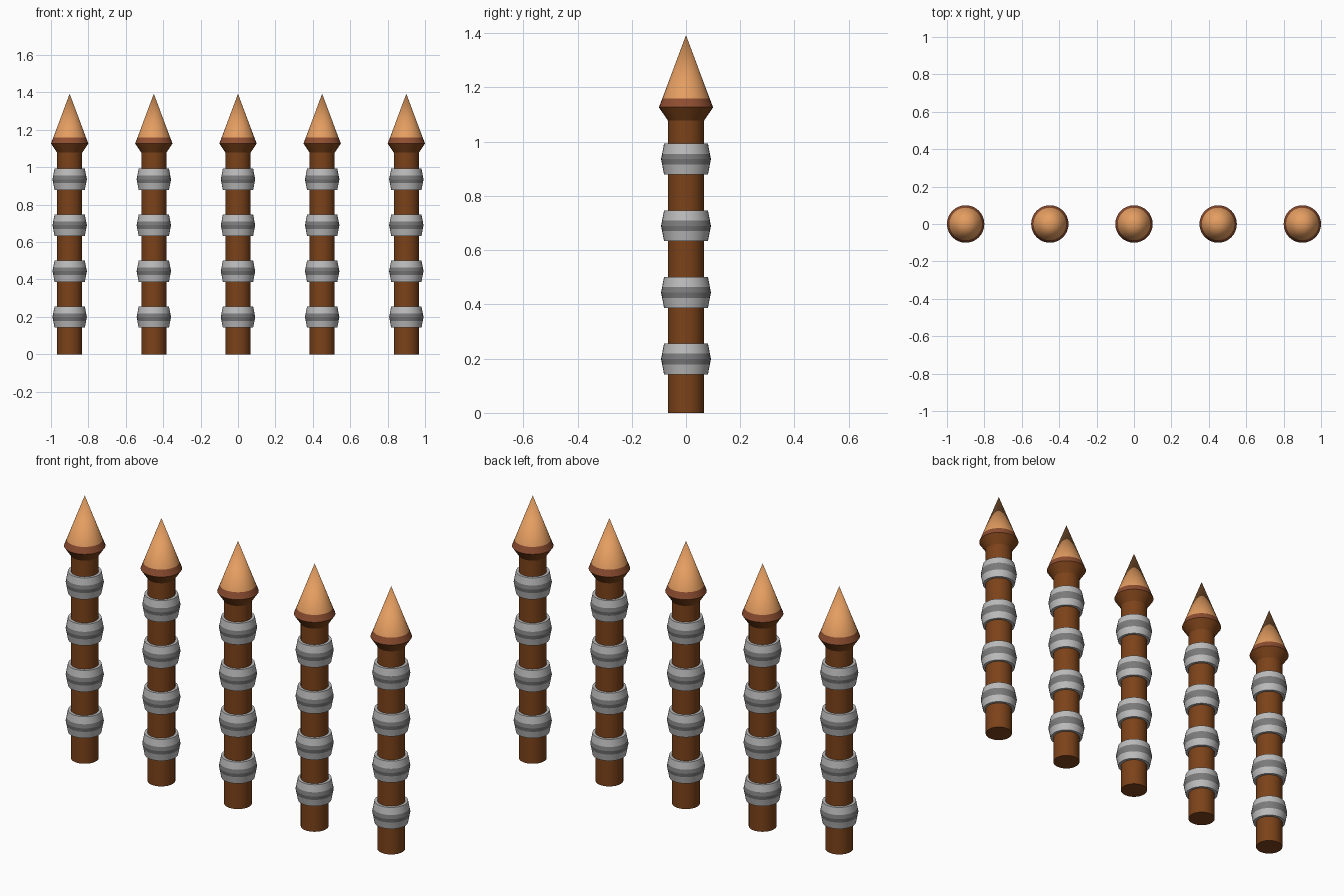
import bpy, bmesh, math

if "Cube" in bpy.data.objects:
    bpy.data.objects.remove(bpy.data.objects["Cube"])

SIDES = 32


def material(name, rgb):
    m = bpy.data.materials.new(name)
    m.diffuse_color = (*rgb, 1)
    m.use_nodes = True
    m.node_tree.nodes["Principled BSDF"].inputs["Base Color"].default_value = m.diffuse_color
    return m


wood = material("wood", (0.20, 0.055, 0.010))
brick = material("brick", (0.27, 0.075, 0.030))
tan = material("tan", (0.78, 0.34, 0.12))
light = material("light_grey", (0.50, 0.50, 0.50))
dark = material("dark_grey", (0.20, 0.20, 0.20))


def lathe(name, profile, mats, x):
    """Revolve (radius, z) points; mats gives one material per segment."""
    slots = list(dict.fromkeys(mats))
    bm = bmesh.new()
    rings = []
    for r, z in profile:
        n = 1 if r == 0 else SIDES
        rings.append([bm.verts.new((r * math.cos(2 * math.pi * i / SIDES),
                                    r * math.sin(2 * math.pi * i / SIDES), z))
                      for i in range(n)])
    for a, b, mat in zip(rings, rings[1:], mats):
        for i in range(SIDES):
            j = (i + 1) % SIDES
            quad = [a[i % len(a)], a[j % len(a)], b[j % len(b)], b[i % len(b)]]
            face = bm.faces.new(list(dict.fromkeys(quad)))
            face.material_index = slots.index(mat)
    bmesh.ops.recalc_face_normals(bm, faces=bm.faces[:])
    mesh = bpy.data.meshes.new(name)
    bm.to_mesh(mesh)
    bm.free()
    for m in slots:
        mesh.materials.append(m)
    ob = bpy.data.objects.new(name, mesh)
    ob.location.x = x
    bpy.context.collection.objects.link(ob)
    bpy.ops.object.select_all(action='DESELECT')
    ob.select_set(True)
    bpy.context.view_layer.objects.active = ob
    bpy.ops.object.shade_smooth_by_angle(angle=math.radians(12))


for k in range(5):
    x = -0.9 + 0.45 * k
    # Post with flared collar and pointed tip
    lathe(f"post_{k + 1}",
          [(0, 0), (0.067, 0), (0.067, 1.078), (0.1, 1.127),
           (0.087, 1.16), (0, 1.393)],
          [wood, wood, wood, brick, tan], x)
    # Metal bands around the post
    for b in range(4):
        z = 0.199 + 0.2455 * b
        lathe(f"band_{k + 1}_{b + 1}",
              [(0.06, z - 0.057), (0.081, z - 0.057), (0.088, z - 0.02),
               (0.092, z), (0.088, z + 0.02), (0.081, z + 0.057),
               (0.06, z + 0.057)],
              [light, light, dark, dark, light, light], x)
